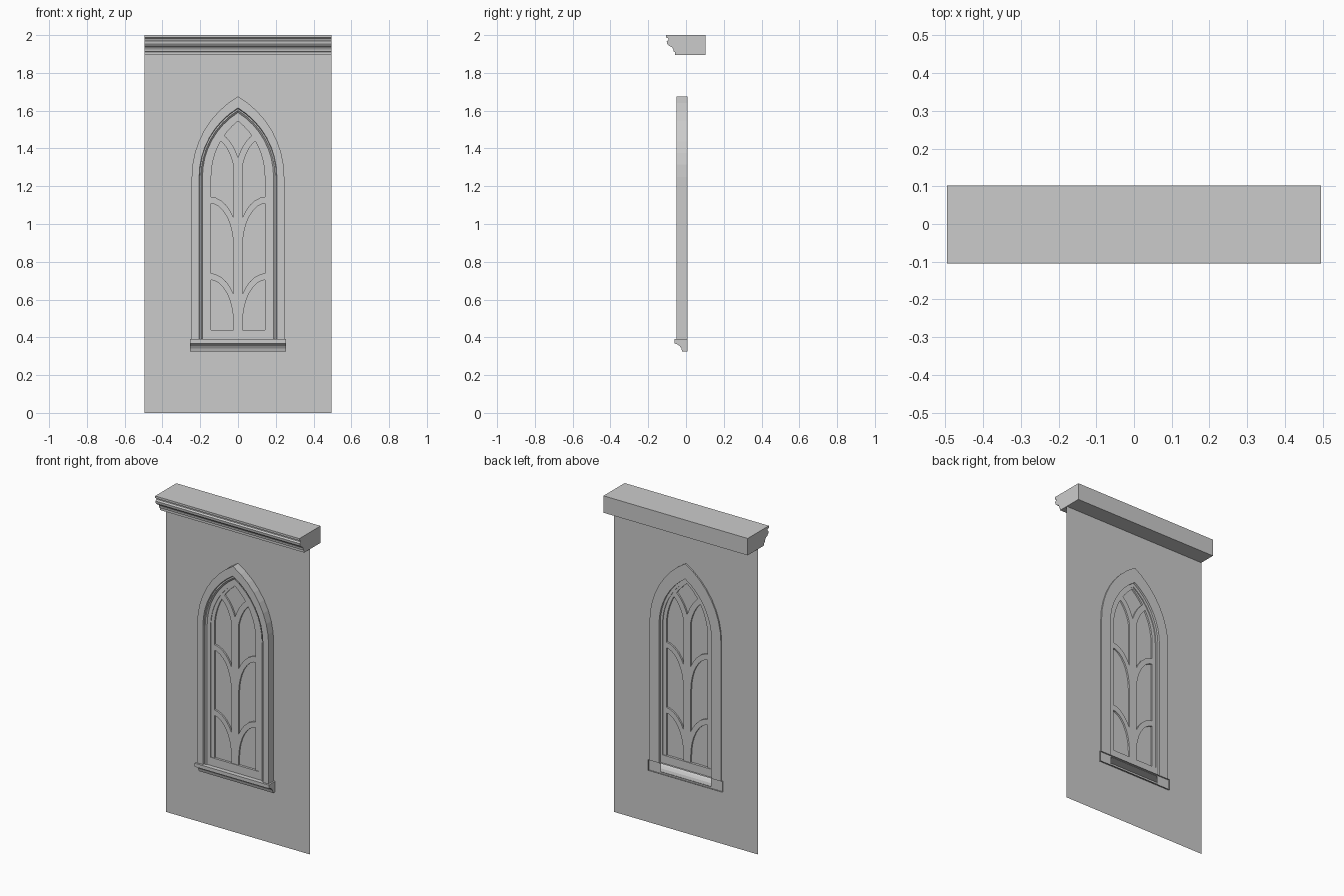
import bpy, bmesh, math

if "Cube" in bpy.data.objects:
    bpy.data.objects.remove(bpy.data.objects["Cube"])

SPRING = 1.25


def make(name, build):
    bm = bmesh.new()
    build(bm)
    bmesh.ops.remove_doubles(bm, verts=bm.verts, dist=1e-5)
    bmesh.ops.recalc_face_normals(bm, faces=bm.faces)
    me = bpy.data.meshes.new(name)
    bm.to_mesh(me)
    bm.free()
    ob = bpy.data.objects.new(name, me)
    bpy.context.collection.objects.link(ob)
    return ob


def half_arch(w, apex, n=8):
    """Right half of a pointed arch, from spring point to apex."""
    h = apex - SPRING
    c = (w * w - h * h) / (2 * w)
    r = w - c
    end = math.atan2(h, -c)
    return [(c + r * math.cos(end * i / n), SPRING + r * math.sin(end * i / n))
            for i in range(n + 1)]


def arch(w, apex, bottom):
    right = [(w, bottom)] + half_arch(w, apex)
    return right + [(-x, z) for x, z in right[-2::-1]]


def loft(bm, rings, loop_path):
    """Closed cross-section of (w, apex, bottom, y) swept round the arch."""
    vs = [[bm.verts.new((x, y, z)) for x, z in arch(w, a, b)]
          for w, a, b, y in rings]
    n, m = len(vs[0]), len(vs)
    for j in range(m):
        p, q = vs[j], vs[(j + 1) % m]
        for i in range(n if loop_path else n - 1):
            k = (i + 1) % n
            bm.faces.new((p[i], p[k], q[k], q[i]))
    if not loop_path:
        bm.faces.new([v[0] for v in vs])
        bm.faces.new([v[-1] for v in vs])


def slab(bm, pts, y0, y1):
    """Polygon in x,z given thickness in y."""
    a = [bm.verts.new((x, y0, z)) for x, z in pts]
    b = [bm.verts.new((x, y1, z)) for x, z in pts]
    bm.faces.new(a)
    bm.faces.new(b)
    for i in range(len(a)):
        k = (i + 1) % len(a)
        bm.faces.new((a[i], a[k], b[k], b[i]))


def extrude_x(bm, prof, half, closed):
    """Moulding profile in y,z extruded along x with end caps."""
    a = [bm.verts.new((-half, y, z)) for y, z in prof]
    b = [bm.verts.new((half, y, z)) for y, z in prof]
    bm.faces.new(a)
    bm.faces.new(b)
    for i in range(len(a) if closed else len(a) - 1):
        k = (i + 1) % len(a)
        bm.faces.new((a[i], a[k], b[k], b[i]))


# wall sheet with window hole, two mirrored halves
def wall(bm):
    for s in (1, -1):
        pts = [(0, 0), (.495, 0), (.495, 1.9), (0, 1.9)]
        pts += half_arch(.19, 1.61)[::-1] + [(.19, .39), (.17, .39), (.17, .335), (0, .335)]
        bm.faces.new([bm.verts.new((s * x, 0, z)) for x, z in pts])


make("wall", wall)

# top cornice
cornice = [(.102, 2), (-.105, 2), (-.105, 1.987), (-.093, 1.983), (-.093, 1.975),
           (-.102, 1.968), (-.1, 1.955), (-.09, 1.943), (-.074, 1.936), (-.067, 1.924),
           (-.065, 1.912), (-.058, 1.91), (-.058, 1.895), (.102, 1.895)]
make("cornice", lambda bm: extrude_x(bm, cornice, .495, True))

# window sill, open at the back
sill = [(.008, .39), (-.062, .39), (-.062, .368), (-.048, .364), (-.034, .355),
        (-.025, .342), (-.02, .325), (.008, .325)]
make("sill", lambda bm: extrude_x(bm, sill, .255, False))

# outer casing with stepped moulding
casing = [(.245, 1.675, .39, .008), (.245, 1.675, .39, -.05), (.206, 1.615, .39, -.05),
          (.203, 1.61, .39, -.04), (.196, 1.602, .39, -.042), (.191, 1.595, .39, -.036),
          (.186, 1.588, .39, -.03), (.18, 1.58, .39, -.022), (.18, 1.58, .39, .008)]
make("casing", lambda bm: loft(bm, casing, False))

# sash with bottom rail
sash = [(.188, 1.59, .388, -.005), (.188, 1.59, .388, -.034),
        (.165, 1.557, .44, -.034), (.165, 1.557, .44, -.005)]
make("sash", lambda bm: loft(bm, sash, True))

# inner border of the glazing
border = [(.168, 1.56, .43, -.01), (.168, 1.56, .43, -.03),
          (.142, 1.545, .43, -.03), (.142, 1.545, .43, -.01)]
make("glazing_border", lambda bm: loft(bm, border, False))

# glass pane
make("glass", lambda bm: bm.faces.new(
    [bm.verts.new((x, -.02, z)) for x, z in arch(.16, 1.553, .42)]))

# central mullion
make("mullion", lambda bm: slab(
    bm, [(-.025, .43), (.025, .43), (.025, 1.32), (0, 1.35), (-.025, 1.32)], -.03, -.01))


# curved branches off the mullion
def branch(bm, zc, inner, outer, end):
    ang = [math.pi + (math.radians(end) - math.pi) * i / 8 for i in range(9)]
    for s in (1, -1):
        pts = [(s * (.15 + rx * math.cos(t)), zc + rz * math.sin(t))
               for (rx, rz), seq in ((inner, ang), (outer, ang[::-1])) for t in seq]
        slab(bm, pts, -.03, -.01)


for i, (zc, inner, outer, end) in enumerate([
        (.48, (.125, .225), (.155, .26), 90),
        (.885, (.125, .225), (.155, .26), 90),
        (1.22, (.135, .245), (.17, .28), 113)]):
    make(f"tracery_branch_{i + 1}", lambda bm: branch(bm, zc, inner, outer, end))
